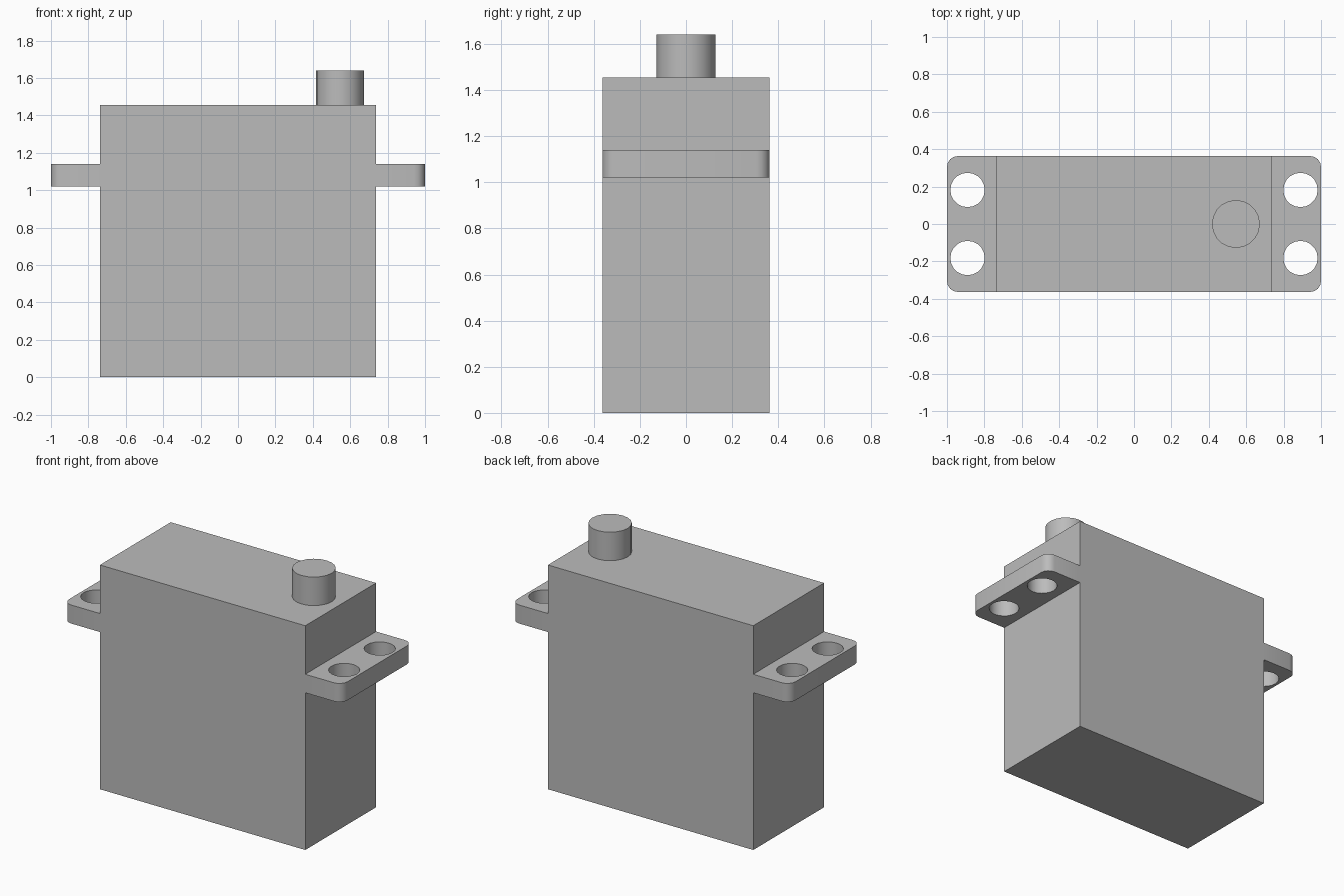
import bpy, bmesh, math
from mathutils import Matrix, Vector

cube = bpy.data.objects.get("Cube")
if cube:
    bpy.data.objects.remove(cube, do_unlink=True)

grey = bpy.data.materials.new("plain_grey")
grey.use_nodes = True
colour = (0.5, 0.5, 0.5, 1)
grey.diffuse_color = colour
grey.node_tree.nodes["Principled BSDF"].inputs["Base Color"].default_value = colour

HALF_X, HALF_Y, BODY_TOP = 0.737, 0.363, 1.455
LUG_LOW, LUG_HIGH = 1.02, 1.14


def finish(name, bm):
    """Turn a bmesh into a named grey object."""
    bmesh.ops.recalc_face_normals(bm, faces=bm.faces)
    mesh = bpy.data.meshes.new(name)
    bm.to_mesh(mesh)
    bm.free()
    mesh.materials.append(grey)
    obj = bpy.data.objects.new(name, mesh)
    bpy.context.collection.objects.link(obj)
    return obj


def box(name, low, high):
    bm = bmesh.new()
    low, high = Vector(low), Vector(high)
    place = Matrix.Translation((low + high) / 2) @ Matrix.Diagonal((*(high - low), 1))
    bmesh.ops.create_cube(bm, size=1, matrix=place)
    return finish(name, bm)


def add_cylinder(bm, x, y, low, high, radius, sides):
    bmesh.ops.create_cone(bm, cap_ends=True, segments=sides, radius1=radius,
                          radius2=radius, depth=high - low,
                          matrix=Matrix.Translation((x, y, (low + high) / 2)))


def smooth(obj):
    bpy.ops.object.select_all(action='DESELECT')
    obj.select_set(True)
    bpy.context.view_layer.objects.active = obj
    bpy.ops.object.shade_smooth_by_angle(angle=math.radians(35))


# Case
box("case", (-HALF_X, -HALF_Y, 0), (HALF_X, HALF_Y, BODY_TOP))

# Output shaft
bm = bmesh.new()
add_cylinder(bm, 0.545, 0, BODY_TOP, 1.64, 0.128, 20)
smooth(finish("output_shaft", bm))

# Mounting lugs: rounded outer corners and two screw holes each
for side, name in ((1, "left_mounting_lug"), (-1, "right_mounting_lug")):
    inner, outer = sorted((side * HALF_X, side))
    lug = box(name, (inner, -HALF_Y, LUG_LOW), (outer, HALF_Y, LUG_HIGH))

    bm = bmesh.new()
    bm.from_mesh(lug.data)
    corners = [e for e in bm.edges if all(abs(v.co.x) > 0.9 for v in e.verts)
               and abs(e.verts[0].co.z - e.verts[1].co.z) > 0.05]
    bmesh.ops.bevel(bm, geom=corners, offset=0.058, segments=4, profile=0.5,
                    affect='EDGES')
    bm.to_mesh(lug.data)
    bm.free()

    bm = bmesh.new()
    for y in (-0.182, 0.182):
        add_cylinder(bm, side * 0.89, y, LUG_LOW - 0.1, LUG_HIGH + 0.1, 0.092, 20)
    cutter = finish("screw_hole_cutter", bm)
    cutter.hide_render = True
    cut = lug.modifiers.new("screw_holes", 'BOOLEAN')
    cut.operation = 'DIFFERENCE'
    cut.solver = 'EXACT'
    cut.object = cutter
    bpy.context.view_layer.objects.active = lug
    bpy.ops.object.modifier_apply(modifier=cut.name)
    bpy.data.objects.remove(cutter, do_unlink=True)
    smooth(lug)
